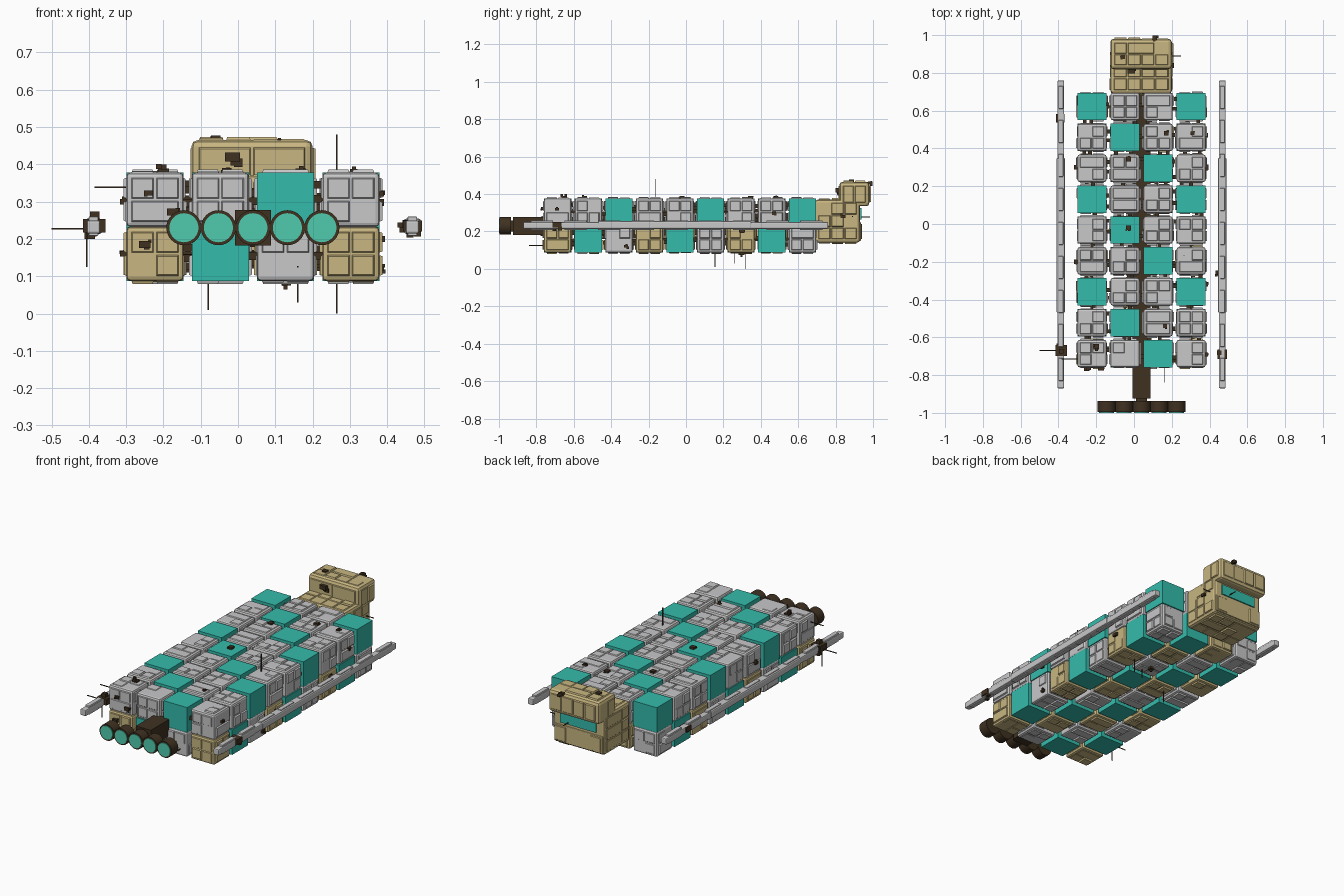
import bpy, bmesh, random
from mathutils import Vector

random.seed(7)
if "Cube" in bpy.data.objects:
    bpy.data.objects.remove(bpy.data.objects["Cube"], do_unlink=True)


def material(name, rgb):
    m = bpy.data.materials.new(name)
    m.use_nodes = True
    m.diffuse_color = (*rgb, 1)
    m.node_tree.nodes["Principled BSDF"].inputs["Base Color"].default_value = (*rgb, 1)
    return m


GREY = material("light grey", (0.58, 0.58, 0.59))
TAN = material("sand tan", (0.58, 0.47, 0.22))
TEAL = material("teal", (0.034, 0.50, 0.41))
GLOW = material("engine glow", (0.08, 0.60, 0.43))
BROWN = material("dark brown", (0.05, 0.031, 0.015))


def finish(bm, name, mat):
    mesh = bpy.data.meshes.new(name)
    bmesh.ops.recalc_face_normals(bm, faces=bm.faces)
    bm.to_mesh(mesh)
    bm.free()
    mesh.materials.append(mat)
    ob = bpy.data.objects.new(name, mesh)
    bpy.context.collection.objects.link(ob)
    return ob


def add_box(bm, center, size, bevel=0.0, taper=None, inset=0.0):
    """Box; taper=(axis, sign) draws in the outer face by inset."""
    verts = bmesh.ops.create_cube(bm, size=1)["verts"]
    for v in verts:
        outer = taper and v.co[taper[0]] * taper[1] > 0
        for i in range(3):
            half = size[i] / 2
            if outer and i != taper[0]:
                half -= inset
            v.co[i] = center[i] + (half if v.co[i] > 0 else -half)
    if bevel:
        edges = list({e for v in verts for e in v.link_edges})
        bmesh.ops.bevel(bm, geom=edges, offset=bevel, segments=2,
                        profile=0.5, affect='EDGES')


def box(name, mat, center, size, bevel=0.0):
    bm = bmesh.new()
    add_box(bm, center, size, bevel)
    return finish(bm, name, mat)


def add_panels(bm, center, size, margin, cell, sides):
    """Raised plating laid out on a grid over the chosen sides."""
    for axis, sign in sides:
        u, v = [i for i in range(3) if i != axis]
        spans = [size[u] - 2 * margin, size[v] - 2 * margin]
        n = [max(1, round(s / cell)) for s in spans]
        step = [spans[0] / n[0], spans[1] / n[1]]
        used = set()
        for i in range(n[0]):
            for j in range(n[1]):
                if (i, j) in used or random.random() < 0.2:
                    continue
                wide = 2 if i + 1 < n[0] and random.random() < 0.25 else 1
                used.add((i + 1, j) if wide == 2 else (i, j))
                h = random.choice((0.003, 0.005, 0.008))
                c, s = Vector(center), [0, 0, 0]
                c[axis] += sign * (size[axis] + h) / 2
                c[u] += -spans[0] / 2 + step[0] * (i + wide / 2)
                c[v] += -spans[1] / 2 + step[1] * (j + 0.5)
                s[axis], s[u], s[v] = h, step[0] * wide - 0.007, step[1] - 0.007
                add_box(bm, c, s, taper=(axis, sign), inset=0.003)


def plated_box(name, mat, center, size, bevel, cell, sides):
    bm = bmesh.new()
    add_box(bm, center, size, bevel)
    add_panels(bm, center, size, bevel, cell, sides)
    return finish(bm, name, mat)


def rod(name, start, axis, length):
    size = [0.004] * 3
    size[axis] = abs(length)
    c = list(start)
    c[axis] += length / 2
    box(name, BROWN, c, size)


ALL_SIDES = [(a, s) for a in range(3) for s in (-1, 1)]
MID_X, MID_Z = 0.04, 0.2325
CUBE = (0.153, 0.145, 0.145)

# Cargo modules: four columns, nine rows, two layers in diagonal colour bands
bands = {0: (GREY, TAN, TEAL), 1: (TEAL, GREY, GREY)}
for layer in (0, 1):
    for col in range(4):
        for row in range(9):
            c = (MID_X + (col - 1.5) * 0.175, 0.622 - row * 0.1635,
                 MID_Z + (layer - 0.5) * 0.145)
            mat = bands[layer][(col - row) % 3]
            tag = f"{'upper' if layer else 'lower'}_{col}_{row}"
            if mat == TEAL:
                box(f"container_{tag}", mat, c, CUBE)
            else:
                plated_box(f"module_{tag}", mat, c, CUBE, 0.01, 0.066, ALL_SIDES)

# Small couplings in the gaps between modules
bm = bmesh.new()
for col in range(4):
    for row in range(8):
        for layer in (-1, 1):
            x = MID_X + (col - 1.5) * 0.175 + random.uniform(-0.055, 0.055)
            z = MID_Z + layer * random.uniform(0.03, 0.115)
            add_box(bm, (x, 0.54 - row * 0.1635, z), (0.02, 0.022, 0.02))
for gap in (-1, 0, 1):
    for row in range(9):
        for layer in (-1, 1):
            y = 0.622 - row * 0.1635 + random.uniform(-0.05, 0.05)
            z = MID_Z + layer * random.uniform(0.03, 0.115)
            add_box(bm, (MID_X + gap * 0.175, y, z), (0.024, 0.02, 0.02))
finish(bm, "couplings", BROWN)

# Spine beam and engine bank
box("spine_beam", BROWN, (MID_X, -0.12, 0.23), (0.096, 1.61, 0.096))
for i in range(5):
    x = MID_X + (i - 2) * 0.0925
    for name, mat, r, y, depth in (("engine", BROWN, 0.047, -0.966, 0.06),
                                   ("engine_glow", GLOW, 0.039, -0.9975, 0.005)):
        bpy.ops.mesh.primitive_cylinder_add(vertices=32, radius=r, depth=depth,
                                            location=(x, y, 0.23), rotation=(1.570796, 0, 0))
        ob = bpy.context.object
        ob.name = f"{name}_{i}"
        ob.data.materials.append(mat)
        bpy.ops.object.shade_smooth_by_angle()
box("engine_mount", BROWN, (MID_X, -0.93, 0.23), (0.06, 0.03, 0.06))

# Command section at the rear: lower hull, overhanging bridge and window
plated_box("command_hull", TAN, (0.0375, 0.81, 0.255), (0.325, 0.24, 0.23), 0.015, 0.075,
           [(0, -1), (0, 1), (1, -1), (2, -1), (2, 1)])
plated_box("command_bridge", TAN, (0.0375, 0.9, 0.4), (0.325, 0.16, 0.13), 0.017, 0.07,
           [(0, -1), (0, 1), (1, -1), (1, 1), (2, 1)])
plated_box("command_chin", TAN, (0.0375, 0.925, 0.2), (0.31, 0.02, 0.1), 0.004, 0.07, [(1, 1)])
box("bridge_window", TEAL, (0.0375, 0.933, 0.295), (0.23, 0.008, 0.06))

# Long side rails with a thicker middle sleeve
for side, word in ((-1, "right"), (1, "left")):
    x = MID_X + side * 0.4275
    box(f"{word}_rail", GREY, (x, -0.055, 0.232), (0.036, 1.63, 0.036), 0.006)
    box(f"{word}_rail_sleeve", GREY, (x, -0.06, 0.234), (0.046, 0.82, 0.042), 0.008)
    bm = bmesh.new()
    for k in range(9):
        y = -0.77 + k * 0.18
        add_box(bm, (x, y, 0.234), (0.026, 0.12, 0.052), 0.003)
    finish(bm, f"{word}_rail_plates", GREY)

# Dark equipment clusters: position and overall size
clusters = [
    (-0.39, 0.56, 0.235, 0.045), (-0.385, -0.67, 0.235, 0.06), (0.468, -0.69, 0.235, 0.05),
    (0.445, -0.26, 0.225, 0.025), (-0.2, -0.65, 0.38, 0.03), (-0.03, 0.345, 0.382, 0.026),
    (0.17, 0.48, 0.382, 0.024), (0.31, 0.48, 0.382, 0.02), (-0.03, -0.02, 0.382, 0.026),
    (0.165, -0.54, 0.382, 0.022), (-0.24, -0.762, 0.323, 0.024), (-0.25, -0.762, 0.185, 0.03),
    (-0.175, -0.76, 0.272, 0.03), (-0.015, 0.818, 0.42, 0.04), (-0.06, 0.885, 0.47, 0.025),
    (0.11, 0.985, 0.46, 0.025), (0.2, 0.84, 0.28, 0.026), (0.38, -0.32, 0.12, 0.022),
    (0.38, 0.3, 0.2, 0.028), (0.38, 0.47, 0.3, 0.022), (0.38, -0.69, 0.32, 0.022),
    (-0.305, 0.3, 0.16, 0.024), (-0.305, -0.2, 0.3, 0.024), (0.13, 0.3, 0.082, 0.024),
]
bm = bmesh.new()
for x, y, z, s in clusters:
    add_box(bm, (x, y, z), (s, s, s * 0.6))
    for k in range(3):
        off = [random.uniform(-0.5, 0.5) * s for _ in range(3)]
        add_box(bm, (x + off[0], y + off[1], z + off[2]), [s * random.uniform(0.3, 0.6)] * 3)
finish(bm, "equipment_clusters", BROWN)

# Thin antennas: start point, axis, signed length
antennas = [
    ((0.265, -0.165, 0.375), 2, 0.105), ((0.265, 0.32, 0.09), 2, -0.09),
    ((-0.08, 0.155, 0.09), 2, -0.08), ((0.16, 0.26, 0.09), 2, -0.06),
    ((-0.405, -0.67, 0.235), 2, -0.11), ((-0.405, -0.67, 0.227), 0, -0.095),
    ((-0.3, -0.715, 0.338), 0, -0.085), ((0.2, 0.89, 0.28), 0, 0.05),
    ((0.16, -0.75, 0.125), 1, -0.09), ((0.1, 0.93, 0.277), 1, 0.055),
]
for i, (start, axis, length) in enumerate(antennas):
    rod(f"antenna_{i}", start, axis, length)
